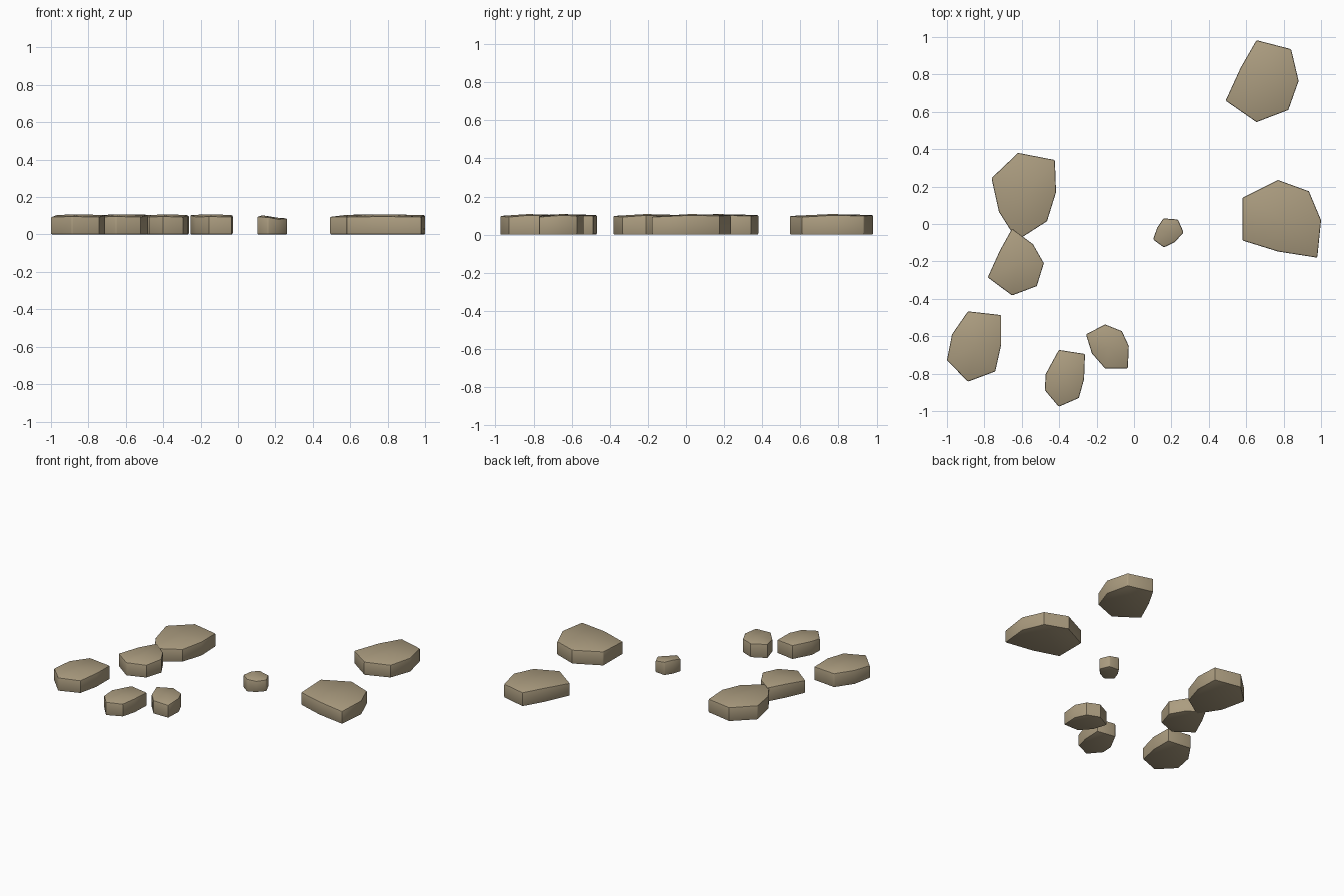
import bpy, bmesh
from mathutils import Vector

if "Cube" in bpy.data.objects:
    bpy.data.objects.remove(bpy.data.objects["Cube"])

mat = bpy.data.materials.new("sandstone")
mat.diffuse_color = (0.41, 0.335, 0.215, 1)
mat.use_nodes = True
mat.node_tree.nodes["Principled BSDF"].inputs["Base Color"].default_value = mat.diffuse_color

# Seven-sided outlines seen from above, clockwise from the back corner
outlines = {
    "back_right_stone": [(.655, .983), (.84, .935), (.88, .765), (.825, .61), (.655, .545), (.49, .66), (.57, .835)],
    "right_stone": [(.77, .235), (.935, .175), (1, .02), (.98, -.18), (.77, -.147), (.58, -.088), (.58, .14)],
    "small_stone": [(.157, .03), (.235, .024), (.265, -.045), (.218, -.097), (.16, -.125), (.102, -.083), (.123, -.022)],
    "back_left_stone": [(-.62, .38), (-.423, .342), (-.417, .17), (-.465, .015), (-.625, -.088), (-.722, .065), (-.762, .245)],
    "middle_left_stone": [(-.652, -.025), (-.54, -.108), (-.482, -.21), (-.52, -.332), (-.652, -.382), (-.782, -.285), (-.716, -.14)],
    "left_stone": [(-.888, -.467), (-.71, -.487), (-.71, -.645), (-.742, -.788), (-.888, -.843), (-1, -.728), (-.973, -.59)],
    "front_left_stone": [(-.402, -.673), (-.262, -.695), (-.267, -.83), (-.295, -.93), (-.402, -.977), (-.477, -.888), (-.472, -.802)],
    "front_stone": [(-.155, -.537), (-.065, -.573), (-.028, -.652), (-.033, -.772), (-.155, -.772), (-.225, -.692), (-.257, -.59)],
}
rim_heights = [.103, .1, .103, .094, .098, .094, .104]
tilts = {"small_stone": -.12}


def stone(name, pts):
    """Slab with straight sides, an uneven rim and a slightly raised middle."""
    bm = bmesh.new()
    c = sum((Vector(p) for p in pts), Vector((0, 0))) / len(pts)
    tilt = tilts.get(name, 0)
    low = [bm.verts.new((x, y, 0)) for x, y in pts]
    rim = [bm.verts.new((x, y, h + tilt * (x - c.x) - .06 * abs(tilt)))
           for (x, y), h in zip(pts, rim_heights)]
    peak = bm.verts.new((c.x, c.y, .108 if not tilt else .092))
    bm.faces.new(low)
    n = len(pts)
    for i in range(n):
        j = (i + 1) % n
        bm.faces.new((low[i], low[j], rim[j], rim[i]))
        bm.faces.new((rim[i], rim[j], peak))
    bmesh.ops.recalc_face_normals(bm, faces=bm.faces)
    # Softly worn top and bottom edges
    worn = [e for e in bm.edges if e.calc_face_angle(0) > 1.0]
    bmesh.ops.bevel(bm, geom=worn, offset=.007, segments=2, profile=.5, affect='EDGES')
    me = bpy.data.meshes.new(name)
    bm.to_mesh(me)
    bm.free()
    me.materials.append(mat)
    ob = bpy.data.objects.new(name, me)
    bpy.context.collection.objects.link(ob)
    bpy.ops.object.select_all(action='DESELECT')
    ob.select_set(True)
    bpy.context.view_layer.objects.active = ob
    bpy.ops.object.shade_smooth_by_angle(angle=.6)


for name, pts in outlines.items():
    stone(name, pts)
